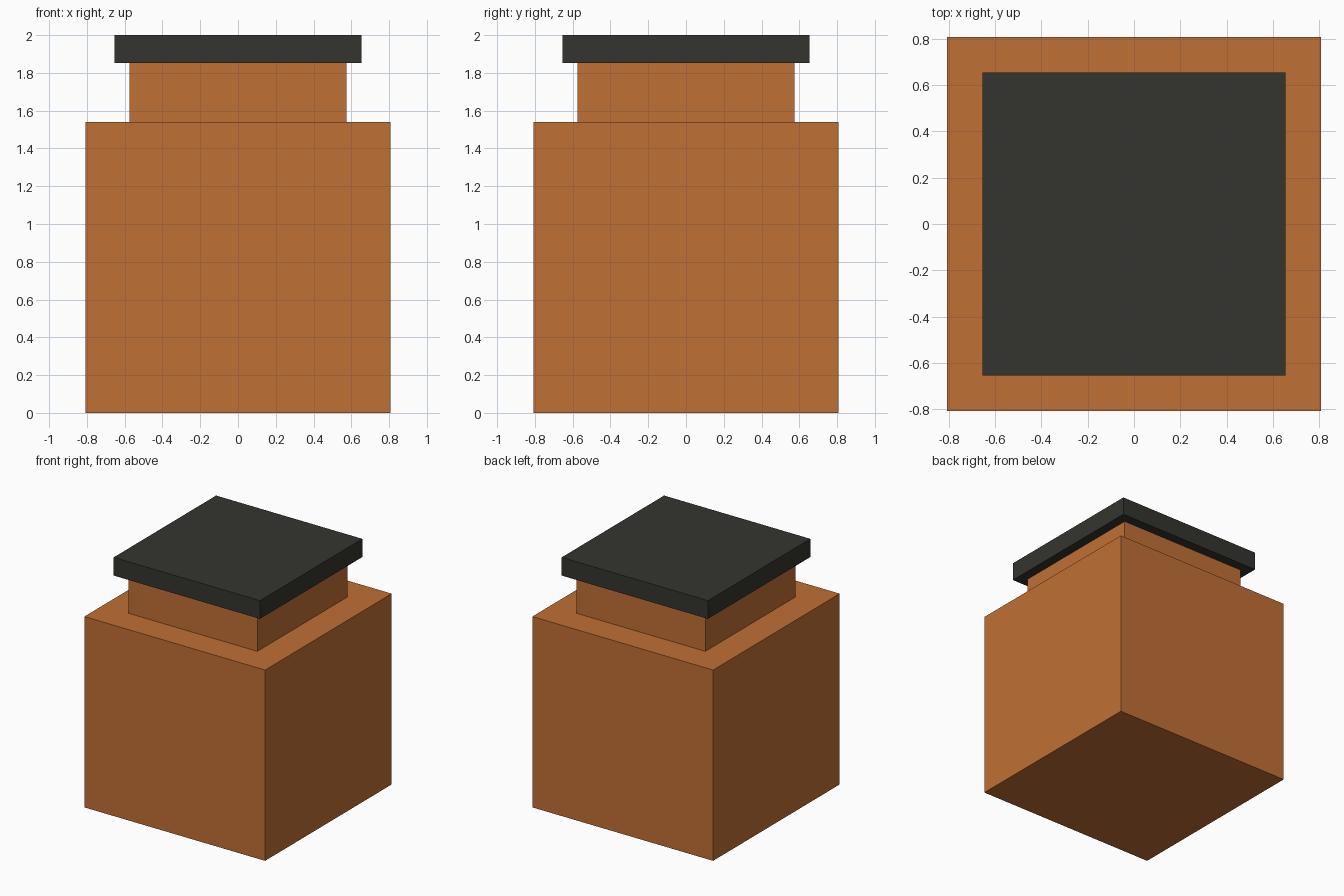
import bpy

if "Cube" in bpy.data.objects:
    bpy.data.objects.remove(bpy.data.objects["Cube"])


def material(name, color):
    mat = bpy.data.materials.new(name)
    mat.diffuse_color = color
    mat.use_nodes = True
    mat.node_tree.nodes["Principled BSDF"].inputs["Base Color"].default_value = mat.diffuse_color
    return mat


def box(name, width, z0, z1, mat):
    """Square block centred on the z axis, spanning z0 to z1."""
    bpy.ops.mesh.primitive_cube_add(size=1, location=(0, 0, (z0 + z1) / 2))
    obj = bpy.context.object
    obj.name = name
    obj.scale = (width, width, z1 - z0)
    bpy.ops.object.transform_apply(location=False, rotation=False, scale=True)
    obj.data.materials.append(mat)
    return obj


amber = material("amber", (0.53, 0.16, 0.035, 1))
black = material("black", (0.034, 0.035, 0.028, 1))

# Jar body, narrower neck and overhanging lid
box("jar_body", 1.614, 0.0, 1.54, amber)
box("jar_neck", 1.15, 1.54, 1.853, amber)
box("jar_lid", 1.306, 1.853, 2.0, black)
